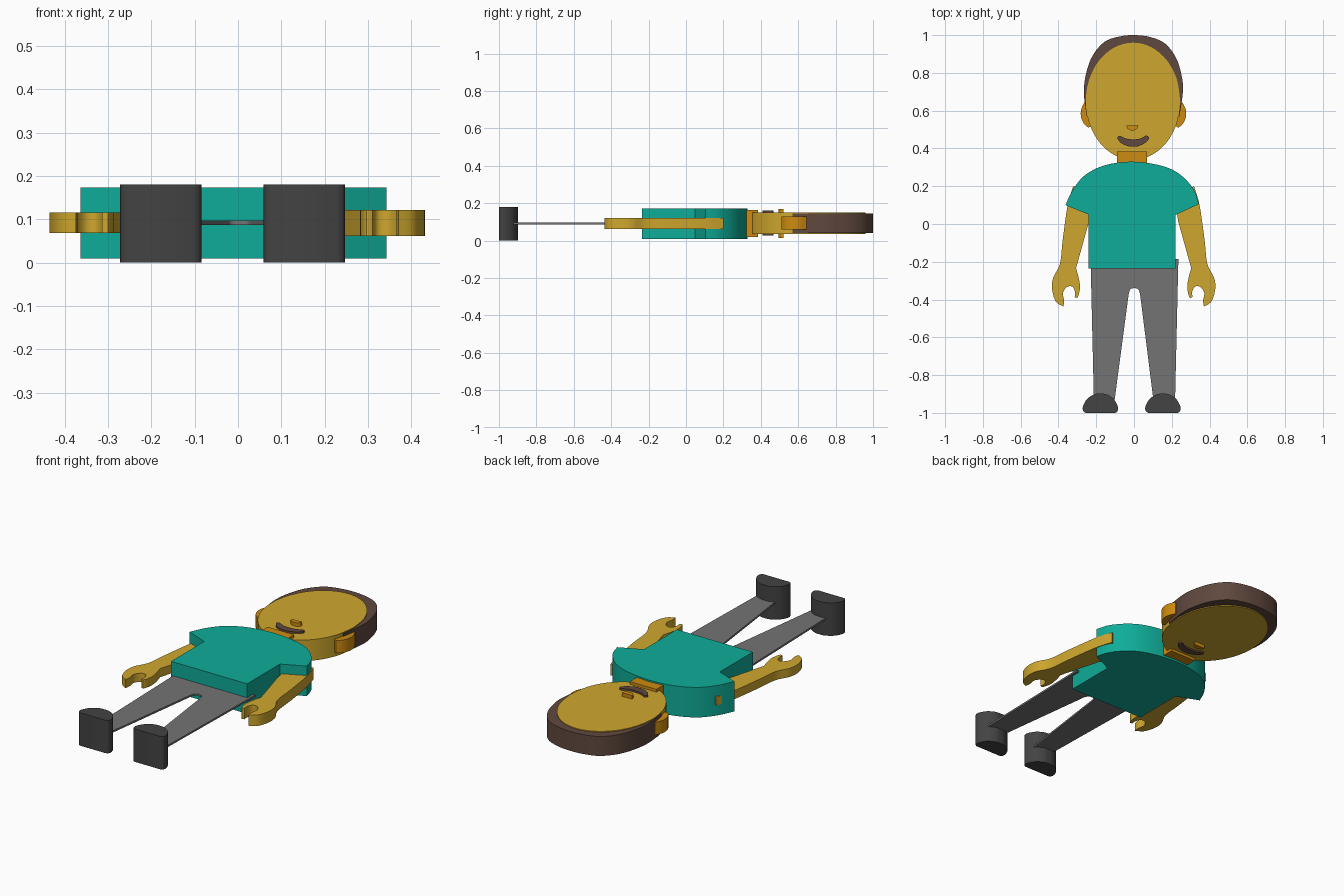
import bpy
import bmesh
import math
from mathutils import Vector

old = bpy.data.objects.get("Cube")
if old:
    bpy.data.objects.remove(old, do_unlink=True)


def material(name, red, green, blue):
    """Flat material from display values."""
    colour = [((c / 255 + 0.055) / 1.055) ** 2.4 for c in (red, green, blue)] + [1]
    mat = bpy.data.materials.new(name)
    mat.use_nodes = True
    mat.diffuse_color = colour
    mat.node_tree.nodes["Principled BSDF"].inputs["Base Color"].default_value = colour
    return mat


skin = material("golden skin", 207, 167, 46)
orange = material("orange skin", 205, 139, 16)
teal = material("teal cloth", 15, 172, 152)
grey = material("grey cloth", 116, 116, 116)
charcoal = material("charcoal leather", 67, 67, 67)
brown = material("brown hair", 96, 72, 62)


def smooth_run(points, steps=5):
    """Pass a rounded curve through a run of points."""
    pts = [Vector(p) for p in points]
    if len(pts) < 3:
        return pts
    ends = [pts[0]] + pts + [pts[-1]]
    result = []
    for a, b, c, d in zip(ends, ends[1:], ends[2:], ends[3:]):
        for i in range(steps):
            t = i / steps
            result.append(b + (c - a) * t / 2
                          + (a * 2 - b * 5 + c * 4 - d) * t * t / 2
                          + (b * 3 - a - c * 3 + d) * t ** 3 / 2)
    return result + [pts[-1]]


def mirrored(runs, axis=0):
    return [[(2 * axis - x, y) for x, y in run] for run in runs]


def slab(name, runs, low, high, mat):
    """Extrude an outline, given as runs that meet at sharp corners."""
    outline = []
    for run in runs:
        for p in smooth_run(run):
            if not outline or (p - outline[-1]).length > 0.0005:
                outline.append(p)
    if (outline[0] - outline[-1]).length < 0.0005:
        outline.pop()
    bm = bmesh.new()
    face = bm.faces.new([bm.verts.new((p.x, p.y, low)) for p in outline])
    extruded = bmesh.ops.extrude_face_region(bm, geom=[face], use_keep_orig=True)
    moved = [v for v in extruded["geom"] if isinstance(v, bmesh.types.BMVert)]
    bmesh.ops.translate(bm, verts=moved, vec=(0, 0, high - low))
    bmesh.ops.recalc_face_normals(bm, faces=bm.faces)
    mesh = bpy.data.meshes.new(name)
    bm.to_mesh(mesh)
    bm.free()
    mesh.materials.append(mat)
    obj = bpy.data.objects.new(name, mesh)
    bpy.context.collection.objects.link(obj)
    bpy.ops.object.select_all(action="DESELECT")
    obj.select_set(True)
    bpy.context.view_layer.objects.active = obj
    bpy.ops.object.shade_smooth_by_angle(angle=math.radians(32))
    return obj


# Head: oval face with a crescent of hair around the crown
def oval(start, end, count):
    angles = [math.radians(start + (end - start) * i / count) for i in range(count + 1)]
    return [(-0.005 + 0.25 * math.cos(a), 0.65 + 0.31 * math.sin(a)) for a in angles]


slab("face", [oval(0, 360, 16)], 0.035, 0.15, skin)
hair_outer = [(-.25, .57), (-.265, .69), (-.255, .79), (-.22, .89), (-.155, .965),
              (-.075, .993), (0, 1), (.085, .99), (.165, .955), (.225, .875),
              (.255, .77), (.258, .69), (.24, .57)]
slab("hair", [hair_outer, [(.2, .57)], [(.2, .8), (0, .92), (-.2, .8)], [(-.2, .57)]],
     0.04, 0.146, brown)

# Ears
ear = [[(.2, .63), (.257, .643)],
       [(.257, .643), (.274, .605), (.274, .565), (.258, .53), (.235, .51)],
       [(.2, .53)]]
slab("left_ear", ear, 0.06, 0.13, orange)
slab("right_ear", mirrored(ear, -0.003), 0.06, 0.13, orange)

# Nose, mouth and neck run right through the head
slab("nose", [[(-.04, .522), (.023, .522)],
              [(.02, .508), (.005, .497), (-.022, .497), (-.037, .508)]],
     0.015, 0.17, orange)
slab("mouth", [[(-.09, .455), (-.075, .467), (-.045, .453), (-.005, .448), (.035, .453),
                (.065, .468), (.08, .455), (.06, .43), (.025, .413), (-.005, .409),
                (-.035, .413), (-.07, .43), (-.09, .455)]], 0.027, 0.16, brown)
slab("neck", [[(-.09, .32), (.07, .32)], [(.07, .385), (-.09, .385)]],
     0.02, 0.165, orange)

# Shirt with rounded shoulders and short sleeves
slab("shirt", [[(-.24, -.235), (.22, -.235)], [(.22, .048), (.343, .105)],
               [(.343, .105), (.315, .185), (.24, .265), (.14, .31), (-.01, .33),
                (-.15, .312), (-.255, .262), (-.322, .185), (-.363, .1)],
               [(-.24, .05)]], 0.009, 0.173, teal)

# Arms ending in mitten hands with a notch below the thumb
arm = [[(.318, .2), (.347, .1), (.373, -.08), (.388, -.21), (.424, -.285),
        (.43, -.345), (.41, -.41), (.37, -.437)],
       [(.37, -.437), (.366, -.405), (.372, -.365), (.35, -.333), (.322, -.332),
        (.308, -.36), (.31, -.387)],
       [(.31, -.387), (.293, -.387), (.282, -.335), (.29, -.28), (.303, -.235)],
       [(.235, .01), (.21, .15)]]
slab("left_arm", arm, 0.061, 0.121, skin)
slab("right_arm", mirrored(arm, -0.002), 0.068, 0.115, skin)

# Thin trousers in one piece
slab("trousers", [[(-.23, -.185), (-.212, -.95)], [(-.105, -.95), (-.028, -.37)],
                  [(-.028, -.37), (-.018, -.345), (.003, -.34), (.022, -.345), (.032, -.37)],
                  [(.105, -.95), (.217, -.95)], [(.235, -.185)]],
     0.087, 0.097, grey)

# Shoes: D-shaped blocks
for name, centre in (("left_shoe", 0.153), ("right_shoe", -0.178)):
    half = [(.078, -1), (.091, -.99), (.092, -.965), (.07, -.926), (.032, -.902), (0, -.898)]
    whole = half + [(-x, y) for x, y in reversed(half[:-1])]
    slab(name, [[(centre + x, y) for x, y in whole]], 0, 0.18, charcoal)
